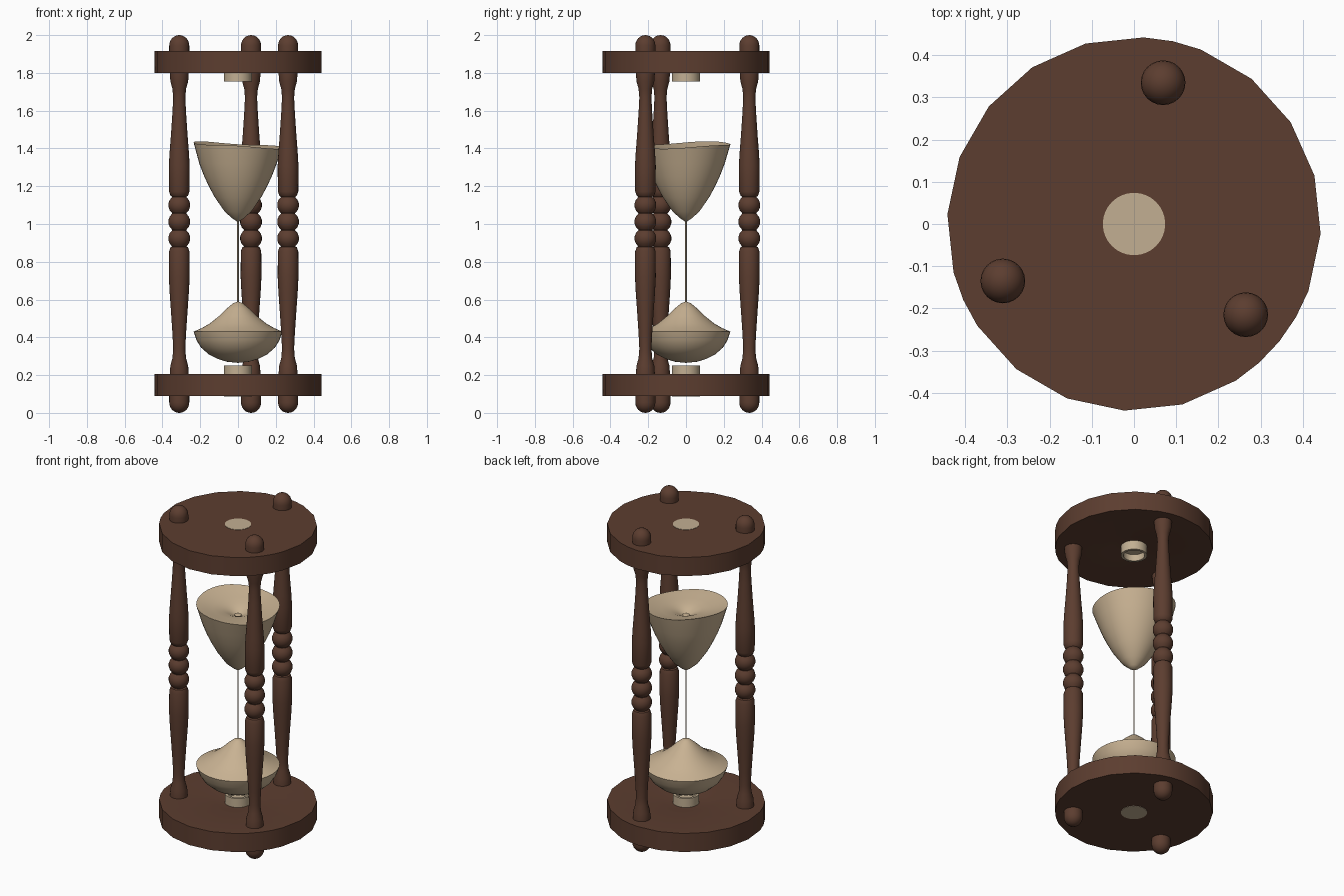
import bpy, bmesh, math
from math import sin, cos, radians, pi

if "Cube" in bpy.data.objects:
    bpy.data.objects.remove(bpy.data.objects["Cube"])


def material(name, rgb):
    m = bpy.data.materials.new(name)
    m.diffuse_color = (*rgb, 1)
    m.use_nodes = True
    m.node_tree.nodes["Principled BSDF"].inputs["Base Color"].default_value = m.diffuse_color
    return m


WOOD = material("dark wood", (0.107, 0.047, 0.029))
SAND = material("sand", (0.58, 0.445, 0.29))
CORK = material("cork", (0.54, 0.43, 0.29))


def lathe(name, profile, mat, angles=32, at=(0, 0), warp=None, smooth=35):
    """Revolve (radius, z) points, listed bottom to top on the outside."""
    if isinstance(angles, int):
        angles = [360 * i / angles for i in range(angles)]
    bm = bmesh.new()
    rings = []
    for i, (r, z) in enumerate(profile):
        if r < 1e-6:
            dz = warp(i, 0, 0) if warp else 0
            rings.append([bm.verts.new((at[0], at[1], z + dz))])
            continue
        ring = []
        for a in angles:
            t = radians(a)
            dz = warp(i, r, t) if warp else 0
            ring.append(bm.verts.new((at[0] + r * cos(t), at[1] + r * sin(t), z + dz)))
        rings.append(ring)
    n = len(angles)
    for lo, hi in zip(rings, rings[1:]):
        for k in range(n):
            j = (k + 1) % n
            if len(lo) == 1:
                bm.faces.new((lo[0], hi[j], hi[k]))
            elif len(hi) == 1:
                bm.faces.new((lo[k], lo[j], hi[0]))
            else:
                bm.faces.new((lo[k], lo[j], hi[j], hi[k]))
    bmesh.ops.recalc_face_normals(bm, faces=bm.faces)
    me = bpy.data.meshes.new(name)
    bm.to_mesh(me)
    bm.free()
    me.materials.append(mat)
    ob = bpy.data.objects.new(name, me)
    bpy.context.collection.objects.link(ob)
    bpy.ops.object.select_all(action='DESELECT')
    ob.select_set(True)
    bpy.context.view_layer.objects.active = ob
    bpy.ops.object.shade_smooth_by_angle(angle=radians(smooth))
    return ob


# End plates: twenty sides, extra corners near the posts, shallow dish inside
plate_angles = sorted([-3 + 18 * i for i in range(20)] + [78, 204, 312, 330])
base = [(0, 0.09), (0.443, 0.09), (0.443, 0.205), (0.18, 0.205), (0.12, 0.196), (0, 0.192)]
lathe("bottom_plate", base, WOOD, plate_angles)
lathe("top_plate", [(r, 2.005 - z) for r, z in reversed(base)], WOOD, plate_angles)

# Turned posts with domed ends and three beads
post = [(0.053 * sin(radians(a)), 0.055 - 0.055 * cos(radians(a))) for a in range(0, 91, 15)]
post += [(0.053, 0.09), (0.05, 0.21), (0.047, 0.25), (0.036, 0.29), (0.032, 0.34), (0.036, 0.42),
         (0.044, 0.54), (0.051, 0.64), (0.055, 0.72), (0.054, 0.855), (0.046, 0.877)]
for c in (0.924, 1.012, 1.10):
    post += [(0.058 * cos(radians(a)), c + 0.056 * sin(radians(a))) for a in (-50, -30, -10, 10, 30, 50)]
post += [(0.046, 1.15), (0.054, 1.172), (0.055, 1.31), (0.051, 1.38), (0.044, 1.47), (0.036, 1.59),
         (0.032, 1.67), (0.036, 1.715), (0.047, 1.755), (0.05, 1.795), (0.053, 1.915)]
post += [(0.053 * sin(radians(a)), 1.945 + 0.055 * cos(radians(a))) for a in range(90, -1, -15)]
for k, at in enumerate([(-0.311, -0.135), (0.265, -0.215), (0.069, 0.335)]):
    lathe(f"post_{k + 1}", post, WOOD, 24, at)

# Cork plugs, hollow on the inner end
plug = [(0, 0.088), (0.074, 0.088), (0.074, 0.25), (0.06, 0.25), (0.06, 0.21), (0, 0.21)]
lathe("bottom_cork", plug, CORK)
lathe("top_cork", [(r, 2.005 - z) for r, z in reversed(plug)], CORK)

# Upper sand: funnel with an uneven sunken surface
funnel = [(0, 1.01), (0.03, 1.03), (0.07, 1.065), (0.122, 1.14), (0.152, 1.195), (0.178, 1.25),
          (0.205, 1.32), (0.235, 1.402)]
rim = len(funnel) - 1
funnel += [(0.19, 1.398), (0.14, 1.39), (0.09, 1.385), (0.05, 1.37), (0.02, 1.355), (0, 1.36)]


def uneven(i, r, t):
    if i < rim:
        return 0
    f = r / 0.235
    return f * f * (0.016 + 0.016 * cos(t - radians(150)) + 0.004 * sin(3 * t))


lathe("upper_sand", funnel, SAND, 40, warp=uneven)

# Lower sand: bowl with a heaped cone
lathe("lower_sand", [(0, 0.265), (0.06, 0.271), (0.11, 0.287), (0.155, 0.31), (0.195, 0.345),
                     (0.22, 0.385), (0.235, 0.43), (0.19, 0.45), (0.15, 0.473), (0.10, 0.513),
                     (0.06, 0.552), (0.025, 0.581), (0, 0.59)], SAND, 40)

# Falling stream
lathe("sand_stream", [(0, 0.58), (0.004, 0.58), (0.004, 1.02), (0, 1.02)], SAND, 8)
